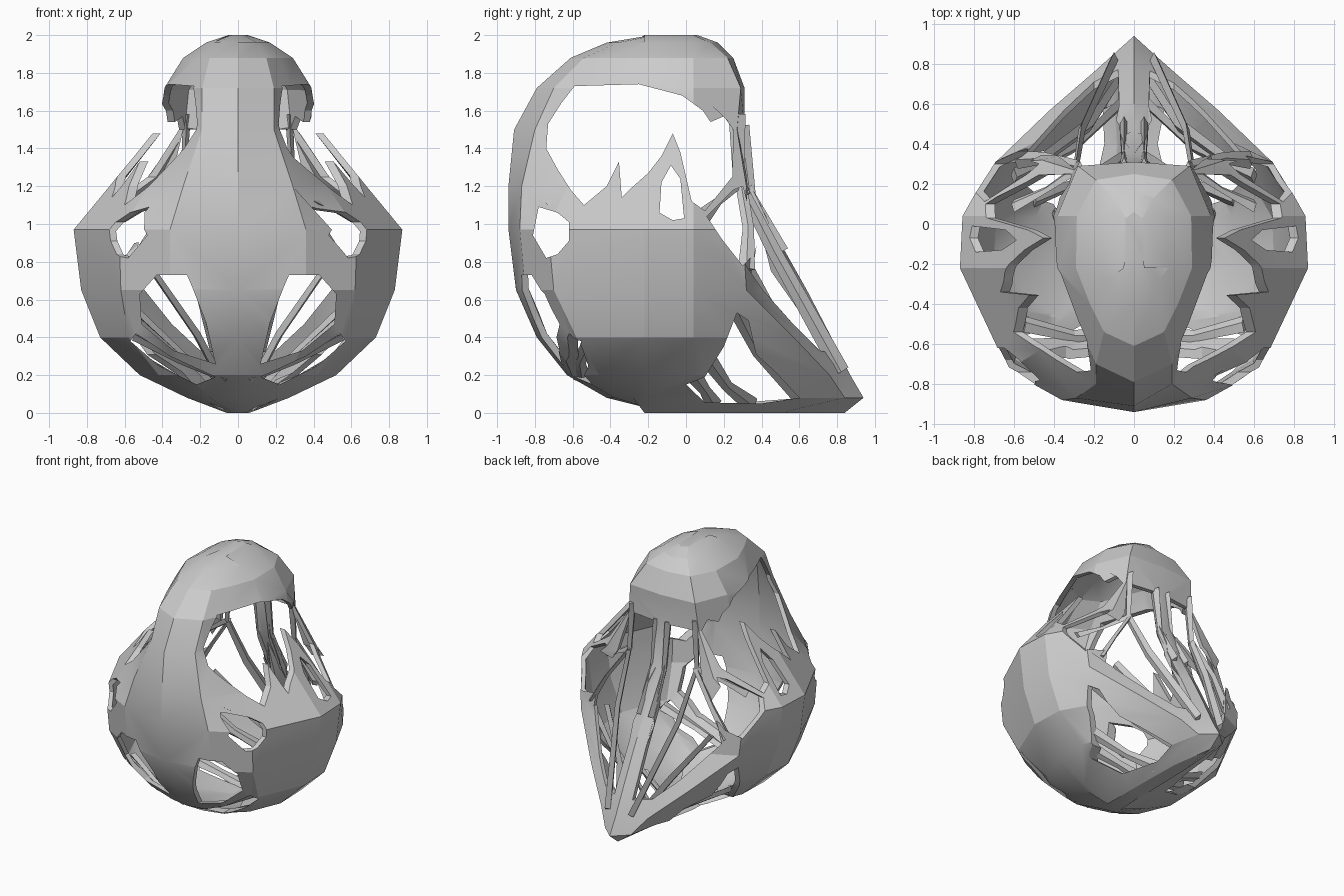
import bpy, bmesh
from mathutils import Vector

# Horizontal sections: z, front y, B(x,y), C(x,y), half width, rear rim (x,y), back y
ROWS = [
    (0.00, -.10, .03, -.08, .05, .00, .06, .05, .50, .84),
    (0.08, -.42, .15, -.38, .22, -.28, .27, .11, .84, .94),
    (0.20, -.63, .27, -.58, .42, -.46, .52, .20, .76, .87),
    (0.40, -.79, .36, -.73, .58, -.58, .73, .42, .57, .77),
    (0.65, -.90, .36, -.85, .62, -.70, .83, .68, .32, .64),
    (0.97, -.94, .36, -.88, .63, -.73, .87, .71, .30, .46),
    (1.20, -.94, .29, -.87, .47, -.63, .68, .46, .32, .35),
    (1.50, -.91, .19, -.80, .30, -.56, .44, .30, .27, .31),
    (1.72, -.79, .19, -.70, .28, -.50, .39, .28, .29, .31),
    (1.88, -.61, .15, -.54, .22, -.40, .29, .19, .22, .25),
    (1.96, -.42, .10, -.36, .13, -.28, .17, .10, .13, .17),
    (2.00, -.18, .03, -.16, .04, -.12, .05, .04, .03, .06)]


def make_object(name, bm):
    bmesh.ops.recalc_face_normals(bm, faces=bm.faces)
    me = bpy.data.meshes.new(name)
    bm.to_mesh(me)
    bm.free()
    ob = bpy.data.objects.new(name, me)
    bpy.context.collection.objects.link(ob)
    return ob


def loft_shell():
    bm = bmesh.new()
    rings = []
    for z, yf, bx, by, cx, cy, w, rx, ry, yb in ROWS:
        half = [(bx, by), (cx, cy), (w, -.22), (w * .985, .04), (rx, ry)]
        pts = [(0, yf)] + half + [(0, yb)] + [(-x, y) for x, y in reversed(half)]
        rings.append([bm.verts.new((x, y, z)) for x, y in pts])
    n = len(rings[0])
    for a, b in zip(rings, rings[1:]):
        for i in range(n):
            j = (i + 1) % n
            bm.faces.new((a[i], a[j], b[j], b[i]))
    bm.faces.new(rings[0])
    bm.faces.new(rings[-1])
    return make_object("body_shell", bm)


def prism(pts, axis, lo, hi, sign=1):
    # Polygon extruded along x (points are y,z) or along y (points are x,z)
    bm = bmesh.new()
    def at(p, d):
        return (d, p[0], p[1]) if axis == 'x' else (sign * p[0], d, p[1])
    a = [bm.verts.new(at(p, lo)) for p in pts]
    b = [bm.verts.new(at(p, hi)) for p in pts]
    bm.faces.new(a)
    bm.faces.new(b)
    for i in range(len(pts)):
        j = (i + 1) % len(pts)
        bm.faces.new((a[i], a[j], b[j], b[i]))
    ob = make_object("cutter", bm)
    ob.hide_render = True
    return ob


shell = loft_shell()
sol = shell.modifiers.new("thickness", 'SOLIDIFY')
sol.thickness = .035
sol.offset = -1

# Openings seen from the side, cut straight through
side_holes = [
    # great window with ragged lower edge
    [(-.74, 1.40), (-.73, 1.53), (-.66, 1.64), (-.59, 1.73), (-.25, 1.74), (-.02, 1.68),
     (.09, 1.60), (.13, 1.54), (.20, 1.57), (.25, 1.50), (.245, 1.25), (.10, 1.07),
     (.03, 1.12), (-.03, 1.38), (-.07, 1.48), (-.13, 1.36), (-.20, 1.27), (-.29, 1.19),
     (-.34, 1.14), (-.355, 1.33), (-.42, 1.20), (-.54, 1.10), (-.61, 1.18), (-.68, 1.29)],
    # rear window
    [(.11, 1.04), (.25, 1.18), (.30, 1.20), (.38, .91), (.36, .84), (.30, .78), (.19, .92)],
    # front slit
    [(-.81, .94), (-.78, 1.09), (-.68, 1.06), (-.62, 1.01), (-.62, .91), (-.68, .84), (-.74, .82)],
    # hole in the tall spike
    [(-.14, 1.06), (-.13, 1.22), (-.08, 1.31), (-.03, 1.24), (-.01, 1.03), (-.07, 1.02)],
    # gap between bowl and tail
    [(.00, .15), (.10, .19), (.20, .35), (.27, .53), (.33, .49), (.37, .31), (.47, .22),
     (.60, .08), (.40, .05), (.10, .055)]]
# Openings seen from the front and the back, mirrored
front_holes = [
    [(.12, .26), (.17, .48), (.24, .66), (.27, .73), (.43, .73), (.52, .63), (.51, .47), (.34, .33)],
    [(.12, .19), (.36, .30), (.54, .42), (.57, .38), (.42, .25), (.22, .15)]]
back_holes = [
    [(.08, .32), (.20, .33), (.35, .47), (.55, .72), (.52, .95), (.36, 1.20), (.29, 1.50),
     (.05, 1.50), (.07, .90)]]

cutters = [prism(p, 'x', -1.2, 1.2) for p in side_holes]
for s in (1, -1):
    cutters += [prism(p, 'y', -1.2, -.25, s) for p in front_holes]
    cutters += [prism(p, 'y', .17, 1.2, s) for p in back_holes]
for c in cutters:
    m = shell.modifiers.new("opening", 'BOOLEAN')
    m.object = c
    m.operation = 'DIFFERENCE'
    m.solver = 'EXACT'
dg = bpy.context.evaluated_depsgraph_get()
cut_mesh = bpy.data.meshes.new_from_object(shell.evaluated_get(dg))
shell.modifiers.clear()
shell.data = cut_mesh
for c in cutters:
    bpy.data.objects.remove(c)


def struts(name, paths):
    # Mirrored four-sided bars, each path being points (x, y, z, radius)
    bm = bmesh.new()
    for path in paths:
        for s in (1, -1):
            rings = []
            P = [Vector((s * p[0], p[1], p[2])) for p in path]
            for i, p in enumerate(P):
                d = (P[min(i + 1, len(P) - 1)] - P[max(i - 1, 0)]).normalized()
                u = d.cross(Vector((1, 0, 0))).normalized()
                v = d.cross(u)
                r = path[i][3]
                rings.append([bm.verts.new(p + o * r) for o in (u * 1.5, v * .7, -u * 1.5, -v * .7)])
            for a, b in zip(rings, rings[1:]):
                for k in range(4):
                    bm.faces.new((a[k], a[(k + 1) % 4], b[(k + 1) % 4], b[k]))
            bm.faces.new(rings[0])
            bm.faces.new(rings[-1])
    return make_object(name, bm)


parts = [shell]
# Bars hanging from the back of the head to the tail and the sides
parts.append(struts("rear_struts", [
    [(.27, .27, 1.58, .03), (.29, .28, 1.22, .02), (.26, .47, .85, .025), (.10, .82, .22, .03)],
    [(.29, .27, 1.22, .025), (.44, .17, 1.12, .015), (.60, .09, 1.04, .03)],
    [(.28, .29, 1.22, .02), (.45, .33, .98, .02), (.58, .32, .76, .03)],
    [(.05, .29, 1.52, .03), (.05, .34, 1.15, .02), (.05, .50, .85, .03)]]))
# Inner bars from the keel up to the side walls
parts.append(struts("inner_struts", [
    [(.06, .75, .12, .03), (.22, .50, .42, .03), (.45, .33, .75, .025)],
    [(.05, .62, .07, .03), (.30, .38, .32, .02), (.60, .24, .60, .03)],
    [(.04, .35, .04, .03), (.25, .22, .14, .02), (.50, .12, .28, .03)],
    [(.04, .15, .04, .03), (.22, .10, .12, .02), (.40, .04, .20, .03)]]))
# Thin ribs behind the lower front openings
parts.append(struts("front_ribs", [
    [(.06, -.55, .18, .03), (.30, -.56, .27, .02), (.55, -.50, .40, .03)]]))

# Hollow-sided keel under the tail ridge
bm = bmesh.new()
v = [bm.verts.new(p) for p in [(0, .92, .08), (.09, .52, .80), (-.09, .52, .80), (0, .36, 1.10),
                               (.02, .45, .75), (-.02, .45, .75)]]
for f in [(0, 1, 4), (0, 4, 5), (0, 5, 2), (0, 2, 1), (1, 2, 3), (3, 4, 1), (3, 5, 4), (3, 2, 5)]:
    bm.faces.new([v[i] for i in f])
parts.append(make_object("tail_ridge", bm))

# Soft shading over shallow facets only
for ob in parts:
    bpy.ops.object.select_all(action='DESELECT')
    ob.select_set(True)
    bpy.context.view_layer.objects.active = ob
    bpy.ops.object.shade_smooth_by_angle(angle=.35)
